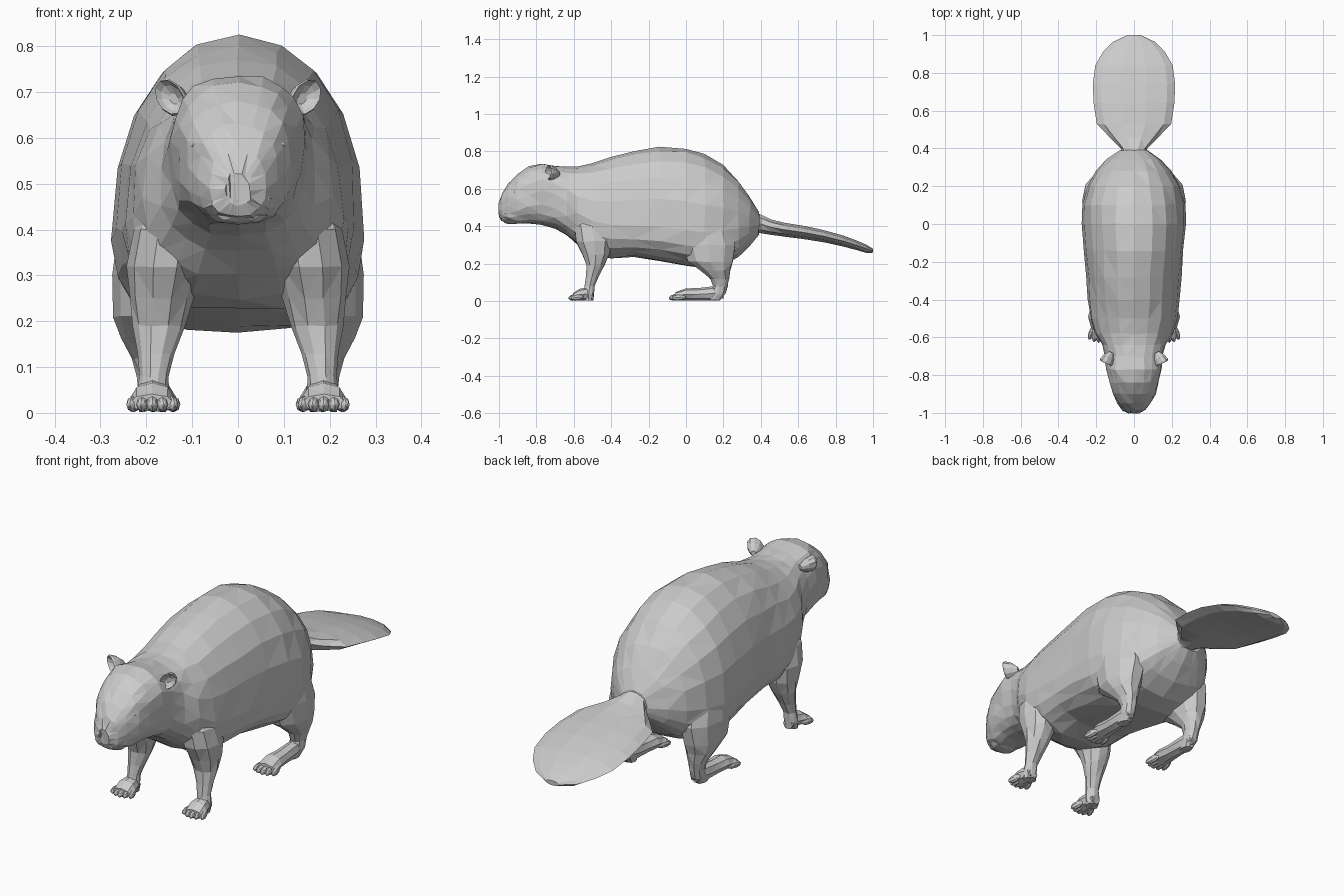
import bpy, bmesh, math, random
from mathutils import Vector as V

random.seed(4)


def power(a, p):
    return math.copysign(abs(a) ** p, a)


def ring(c, u, v, n=10):
    """Elliptical ring round c with half-axes u and v."""
    c, u, v = V(c), V(u), V(v)
    return [c + u * math.cos(2 * math.pi * i / n) + v * math.sin(2 * math.pi * i / n) for i in range(n)]


def body_ring(y, bot, top, mid, w, n=20, lower=0.75):
    """Cross-section with a round back and a fuller, flatter belly."""
    upper = 0.8 if y < -0.7 else 0.9
    pts = []
    for i in range(n):
        a = 2 * math.pi * i / n
        c, s = math.cos(a), math.sin(a)
        p = upper if s > 0 else lower
        pts.append(V((w * power(c, p), y, mid + power(s, p) * ((top - mid) if s > 0 else (mid - bot)))))
    return pts


def loft(name, rings, mirror=False, jitter=0.0):
    """Skin a list of rings, cap both ends and triangulate into flat facets."""
    bm = bmesh.new()
    rows = [[bm.verts.new(p + V([random.uniform(-jitter, jitter) for _ in range(3)])) for p in r] for r in rings]
    n = len(rows[0])
    for a, b in zip(rows, rows[1:]):
        for i in range(n):
            bm.faces.new((a[i], a[(i + 1) % n], b[(i + 1) % n], b[i]))
    bm.faces.new(rows[0][::-1])
    bm.faces.new(rows[-1])
    bmesh.ops.triangulate(bm, faces=bm.faces[:])
    bmesh.ops.recalc_face_normals(bm, faces=bm.faces[:])
    me = bpy.data.meshes.new(name)
    bm.to_mesh(me)
    bm.free()
    ob = bpy.data.objects.new(name, me)
    bpy.context.collection.objects.link(ob)
    if mirror:
        ob.modifiers.new("mirror", 'MIRROR')
    return ob


def limb(name, sections, n=10):
    """Upright leg from (z, x, y, half width, half depth) sections."""
    return loft(name, [ring((x, y, z), (rx, 0, 0), (0, ry, 0), n) for z, x, y, rx, ry in sections], True, 0.002)


def foot(name, sections, n=8):
    """Foot lying along y from (y, x, z, half width, half height) sections."""
    return loft(name, [ring((x, y, z), (rx, 0, 0), (0, 0, rz), n) for y, x, z, rx, rz in sections], True)


def blob(name, c, u, v, w, mirror=True):
    """Small faceted ellipsoid with half-axes u, v, w."""
    c, w = V(c), V(w)
    rs = []
    for k in range(6):
        a = math.pi * (0.04 + 0.92 * k / 5)
        rs.append(ring(c + w * math.cos(a), V(u) * math.sin(a), V(v) * math.sin(a), 8))
    return loft(name, rs, mirror)


# body and head: y, bottom, top, height of widest point, half width
body = loft("body_and_head", [body_ring(*s) for s in (
    (-1.0, 0.455, 0.525, 0.485, 0.028), (-0.985, 0.432, 0.575, 0.49, 0.062),
    (-0.95, 0.418, 0.63, 0.51, 0.088), (-0.90, 0.413, 0.68, 0.54, 0.112),
    (-0.84, 0.412, 0.718, 0.57, 0.13), (-0.77, 0.405, 0.735, 0.59, 0.145),
    (-0.70, 0.385, 0.725, 0.57, 0.152), (-0.64, 0.35, 0.718, 0.53, 0.17),
    (-0.58, 0.30, 0.722, 0.47, 0.205), (-0.50, 0.25, 0.74, 0.43, 0.23),
    (-0.40, 0.225, 0.77, 0.41, 0.242), (-0.28, 0.235, 0.80, 0.40, 0.25),
    (-0.14, 0.212, 0.824, 0.40, 0.262), (0.0, 0.185, 0.815, 0.38, 0.274),
    (0.10, 0.175, 0.785, 0.37, 0.272), (0.20, 0.19, 0.725, 0.38, 0.248),
    (0.28, 0.24, 0.645, 0.39, 0.2), (0.34, 0.30, 0.56, 0.40, 0.145),
    (0.39, 0.355, 0.475, 0.41, 0.07))], jitter=0.004)

# flat paddle tail: y, bottom, top, half width
tail = loft("paddle_tail", [ring((0, y, (b + t) / 2), (w, 0, 0), (0, 0, (t - b) / 2), 10) for y, b, t, w in (
    (0.35, 0.365, 0.485, 0.07), (0.40, 0.36, 0.465, 0.07), (0.455, 0.352, 0.438, 0.125),
    (0.53, 0.342, 0.42, 0.197), (0.64, 0.328, 0.402, 0.214), (0.74, 0.312, 0.38, 0.218),
    (0.84, 0.29, 0.352, 0.205), (0.91, 0.272, 0.326, 0.165), (0.965, 0.256, 0.302, 0.11),
    (1.0, 0.258, 0.28, 0.035))])

# legs
front_leg = limb("front_leg", (
    (0.45, 0.14, -0.5, 0.055, 0.06), (0.40, 0.148, -0.505, 0.078, 0.095),
    (0.32, 0.16, -0.493, 0.082, 0.1), (0.25, 0.166, -0.482, 0.07, 0.076),
    (0.19, 0.171, -0.485, 0.058, 0.05), (0.13, 0.178, -0.502, 0.041, 0.035),
    (0.08, 0.183, -0.515, 0.032, 0.028), (0.035, 0.186, -0.52, 0.034, 0.03),
    (0.004, 0.186, -0.522, 0.03, 0.026)))
hind_leg = limb("hind_leg", (
    (0.50, 0.145, 0.08, 0.06, 0.08), (0.42, 0.175, 0.1, 0.085, 0.13),
    (0.30, 0.183, 0.12, 0.092, 0.15), (0.21, 0.192, 0.13, 0.081, 0.125),
    (0.165, 0.193, 0.155, 0.064, 0.085), (0.12, 0.19, 0.18, 0.042, 0.052),
    (0.08, 0.187, 0.183, 0.033, 0.042), (0.04, 0.185, 0.17, 0.032, 0.042),
    (0.004, 0.185, 0.15, 0.026, 0.034)))

# feet
front_foot = foot("front_foot", (
    (-0.495, 0.186, 0.025, 0.024, 0.02), (-0.53, 0.186, 0.038, 0.037, 0.036),
    (-0.57, 0.187, 0.034, 0.048, 0.031), (-0.605, 0.188, 0.022, 0.048, 0.019)))
hind_foot = foot("hind_foot", (
    (0.20, 0.185, 0.05, 0.024, 0.035), (0.14, 0.185, 0.04, 0.034, 0.038),
    (0.06, 0.184, 0.036, 0.038, 0.033), (0.0, 0.183, 0.036, 0.047, 0.032),
    (-0.055, 0.183, 0.026, 0.05, 0.022)))

# fuse tail, legs and feet into one skin with the body
for part in (tail, front_leg, hind_leg, front_foot, hind_foot):
    mod = body.modifiers.new("fuse", 'BOOLEAN')
    mod.operation, mod.solver, mod.object = 'UNION', 'EXACT', part
    bpy.context.view_layer.objects.active = body
    bpy.ops.object.modifier_apply(modifier=mod.name)
    bpy.data.objects.remove(part)

# toes fan out from the end of each foot
for i in range(5):
    k = i - 2
    for name, x, y, length, half in (("front_toe", 0.187, -0.596, 0.033, 0.014),
                                     ("hind_toe", 0.183, -0.052, 0.04, 0.0145)):
        blob(f"{name}_{i + 1}", (x + 0.0205 * k, y + 0.004 * k * k, 0.02), (half, 0, 0), (0, 0, 0.018),
             (0.004 * k, -length, -0.004))

# cupped ears: rim folded round a shallow dish
d = V((0.45, -0.87, 0.15)).normalized()
side = V((0.87, 0.45, -0.1)).normalized()
up = V((0.3, 0.1, 0.9))
ear_c = V((0.145, -0.728, 0.687))
loft("ear", [ring(ear_c + d * o, side * r * 0.036, up * r * 0.045, 10) for o, r in
             ((-0.055, 0.35), (-0.025, 0.85), (0.002, 1.0), (0.01, 0.92), (-0.002, 0.7), (-0.012, 0.3))], True)

# face
blob("eye", (0.092, -0.908, 0.584), (0.01, 0.007, 0), (0, 0, 0.01), (0.007, -0.013, 0))
blob("brow", (0.09, -0.897, 0.6), (0.02, 0.018, 0), (0, 0, 0.009), (0.008, -0.014, 0))
blob("cheek", (0.045, -0.935, 0.468), (0.036, 0.0, 0), (0, 0, 0.04), (0.0, -0.045, 0))
blob("nose", (0, -0.984, 0.465), (0.034, 0, 0), (0, 0, 0.018), (0, -0.015, 0), False)
blob("nostril", (0.018, -0.988, 0.455), (0.01, 0, 0), (0, 0, 0.007), (0.004, -0.009, 0))
blob("lower_jaw", (0, -0.93, 0.43), (0.068, 0, 0), (0, 0, 0.02), (0, -0.05, 0), False)
